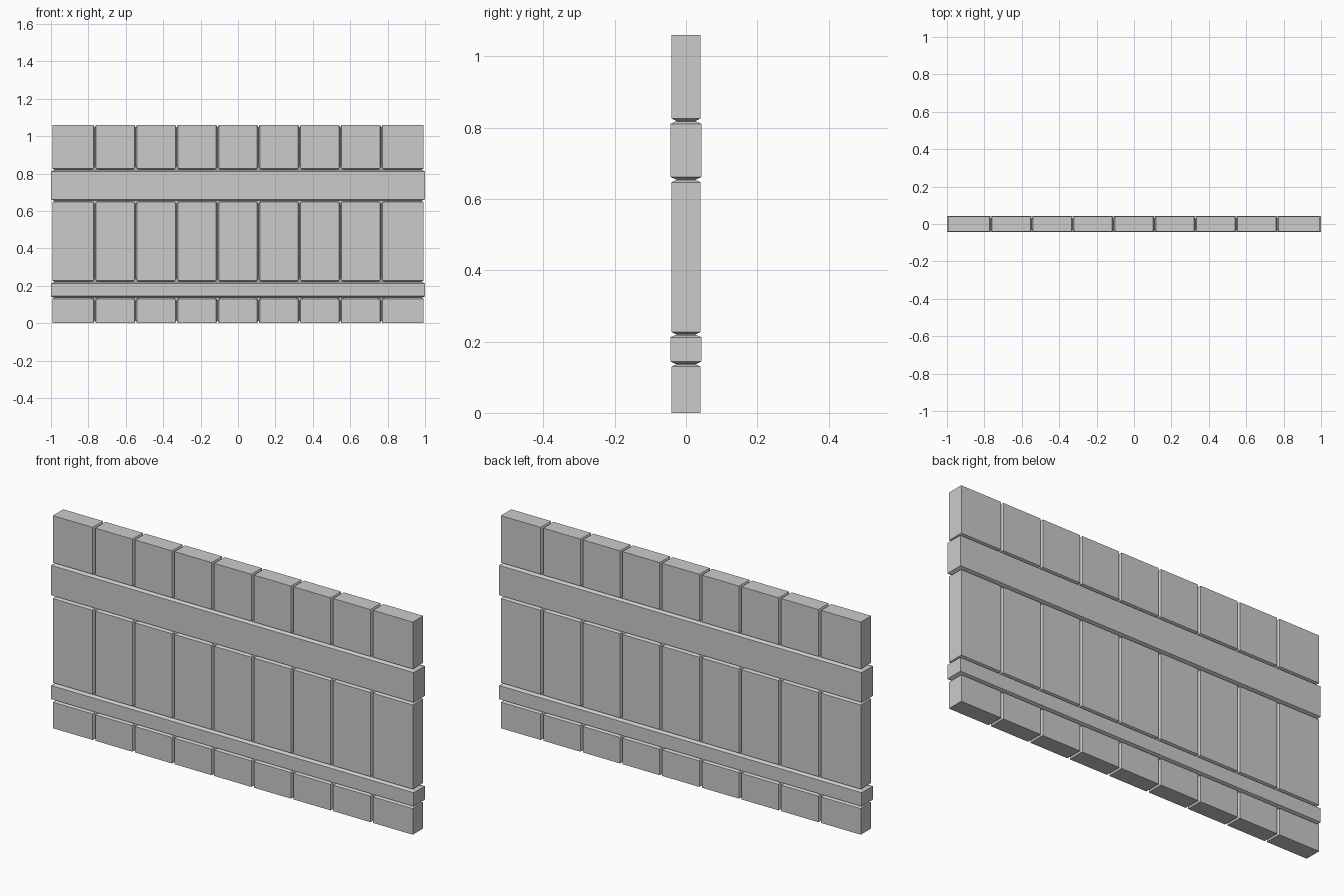
import bpy, bmesh
from mathutils import Vector

if "Cube" in bpy.data.objects:
    bpy.data.objects.remove(bpy.data.objects["Cube"])

DEPTH = 0.015    # groove depth
HALF_GAP = 0.007  # half the width of a V groove


def block(name, lo, hi, joins=()):
    """Box whose sides in 'joins' (axis, sign) get a tapered lip reaching the groove bottom."""
    lo, hi = Vector(lo), Vector(hi)
    bm = bmesh.new()
    bmesh.ops.create_cube(bm, size=1)
    for v in bm.verts:
        v.co = Vector((lo[i] if v.co[i] < 0 else hi[i]) for i in range(3))
    bm.normal_update()
    for axis, sign in joins:
        bm.normal_update()
        face = next(f for f in bm.faces if f.normal[axis] * sign > 0.99)
        center = face.calc_center_median()
        face = bmesh.ops.extrude_discrete_faces(bm, faces=[face])["faces"][0]
        for v in face.verts:
            for i in range(3):
                if i == axis:
                    v.co[i] += sign * HALF_GAP
                else:
                    v.co[i] -= DEPTH if v.co[i] > center[i] else -DEPTH
    bmesh.ops.recalc_face_normals(bm, faces=bm.faces[:])
    mesh = bpy.data.meshes.new(name)
    bm.to_mesh(mesh)
    bm.free()
    obj = bpy.data.objects.new(name, mesh)
    bpy.context.collection.objects.link(obj)
    return obj


# Vertical planks in three rows: name, bottom, top, sides meeting a rail
rows = [("bottom_plank", 0.0, 0.13, [(2, 1)]),
        ("middle_plank", 0.227, 0.647, [(2, 1), (2, -1)]),
        ("top_plank", 0.826, 1.06, [(2, -1)])]
seams = [0.2188 * (i - 3.5) for i in range(8)]
edges = [-0.993 - HALF_GAP] + seams + [0.993 + HALF_GAP]
for name, z0, z1, z_joins in rows:
    for i in range(9):
        joins = list(z_joins)
        if i > 0:
            joins.append((0, -1))
        if i < 8:
            joins.append((0, 1))
        block(f"{name}_{i + 1}",
              (edges[i] + HALF_GAP, -0.041, z0),
              (edges[i + 1] - HALF_GAP, 0.041, z1), joins)

# Horizontal rails, slightly proud of the planks
for name, z0, z1 in (("lower_rail", 0.144, 0.212), ("upper_rail", 0.662, 0.811)):
    block(name, (-1.0, -0.0435, z0), (1.0, 0.0435, z1), [(2, 1), (2, -1)])

# Inner core closing the bottoms of the grooves
block("core", (-0.98, -0.0265, 0.015), (0.98, 0.0265, 1.045))
